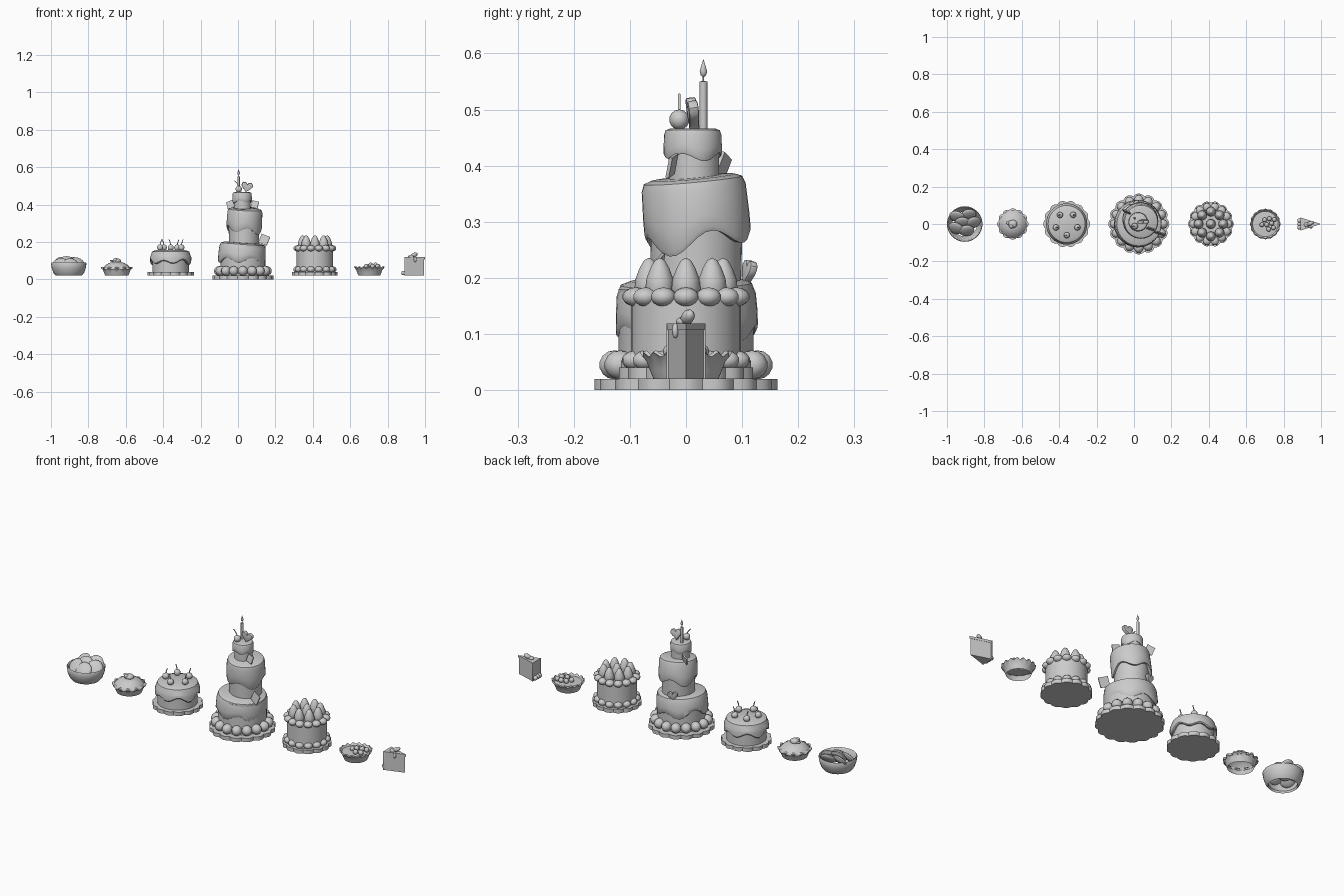
import bpy, bmesh, math
from math import sin, cos, pi, radians
from mathutils import Matrix, Vector, Euler

if "Cube" in bpy.data.objects:
    bpy.data.objects.remove(bpy.data.objects["Cube"])


def finish(name, bm, loc=(0, 0, 0), rot=(0, 0, 0), angle=40):
    bmesh.ops.recalc_face_normals(bm, faces=bm.faces)
    me = bpy.data.meshes.new(name)
    bm.to_mesh(me)
    bm.free()
    ob = bpy.data.objects.new(name, me)
    bpy.context.collection.objects.link(ob)
    ob.location, ob.rotation_euler = loc, rot
    bpy.ops.object.select_all(action='DESELECT')
    ob.select_set(True)
    bpy.context.view_layer.objects.active = ob
    bpy.ops.object.shade_smooth_by_angle(angle=radians(angle))
    return ob


def lathe(name, prof, loc, n=32, f=None, rot=(0, 0, 0)):
    """Revolve (r, z) points; f(i, r, z, angle) may ripple each row."""
    bm = bmesh.new()
    rows = []
    for i, (r, z) in enumerate(prof):
        if r == 0:
            rows.append([bm.verts.new((0, 0, z))] * n)
            continue
        row = []
        for k in range(n):
            a = 2 * pi * k / n
            rr, zz = f(i, r, z, a) if f else (r, z)
            row.append(bm.verts.new((rr * cos(a), rr * sin(a), zz)))
        rows.append(row)
    for A, B in zip(rows, rows[1:]):
        for k in range(n):
            vs = list(dict.fromkeys([A[k], A[(k + 1) % n], B[(k + 1) % n], B[k]]))
            if len(vs) > 2:
                bm.faces.new(vs)
    return finish(name, bm, loc, rot)


def balls(name, items, u=10, v=7):
    """Ellipsoids from (centre, scale, rotation)."""
    bm = bmesh.new()
    for c, s, e in items:
        M = Matrix.LocRotScale(Vector(c), Euler(e), Vector(s))
        bmesh.ops.create_uvsphere(bm, u_segments=u, v_segments=v, radius=1, matrix=M)
    return finish(name, bm, angle=60)


def ring(name, x, z, r, n, size):
    return balls(name, [((x + r * cos(2 * pi * k / n), r * sin(2 * pi * k / n), z),
                         size, (0, 0, 2 * pi * k / n)) for k in range(n)])


def plate(name, x, z, r, h, lobes):
    f = lambda i, q, zz, a: (q * (.93 + .07 * abs(cos(lobes * a / 2))) if q > .01 else q, zz)
    lathe(name, [(0, 0), (r, 0), (r, h), (0, h)], (x, 0, z), lobes * 6, f)


def icing(name, r, h, drip, waves, loc, rot=(0, 0, 0), rnd=.012):
    """Rounded fondant cap, top at z = 0, with a wavy drip edge."""
    def f(i, q, z, a):
        w = drip * (sin(waves * a + .6) + .4 * sin((waves - 2) * a))
        return (q, z + w) if i >= 5 else (q, z + w * .5 if i == 4 else z)
    lathe(name, [(0, 0), (r - rnd * 1.3, 0), (r - rnd * .35, -rnd * .35), (r, -rnd * 1.3),
                 (r * 1.02, -h * .65), (r * 1.02, -h * .93), (r * .98, -h), (r * .85, -h * .98)],
          loc, 40, f, rot)


def tube(name, pts, rad):
    cu = bpy.data.curves.new(name, 'CURVE')
    cu.dimensions, cu.bevel_depth, cu.bevel_resolution, cu.use_fill_caps = '3D', rad, 1, True
    s = cu.splines.new('POLY')
    s.points.add(len(pts) - 1)
    for p, c in zip(s.points, pts):
        p.co = (*c, 1)
    bpy.context.collection.objects.link(bpy.data.objects.new(name, cu))


def slab(name, outline, depth, loc, rot=(0, 0, 0), bevel=0):
    """Extrude an (x, z) outline along y, centred on loc."""
    bm = bmesh.new()
    face = bm.faces.new([bm.verts.new((x, -depth / 2, z)) for x, z in outline])
    g = bmesh.ops.extrude_face_region(bm, geom=[face])
    bmesh.ops.translate(bm, vec=(0, depth, 0), verts=[v for v in g['geom'] if isinstance(v, bmesh.types.BMVert)])
    if bevel:
        caps = [e for e in bm.edges if abs(e.verts[0].co.y - e.verts[1].co.y) < 1e-6]
        bmesh.ops.bevel(bm, geom=caps, offset=bevel, segments=2, affect='EDGES', profile=.5)
    return finish(name, bm, loc, rot)


def heart(name, s, depth, loc, rot):
    pts = []
    for k in range(20):
        t = 2 * pi * (k + .5) / 20
        pts.append((s * sin(t) ** 3, s * (13 * cos(t) - 5 * cos(2 * t) - 2 * cos(3 * t) - cos(4 * t)) / 16))
    slab(name, pts, depth, loc, rot, depth * .2)


def cherry(name, x, y, z, r, lean):
    balls(name, [((x, y, z), (r, r, r), (0, 0, 0))])
    tube(name + "_stem", [(x, y, z + r * .8), (x + lean * .4, y, z + r * 1.7), (x + lean, y, z + r * 2.5)], .0025)


# Bowl of cookies, open underneath
B = -.905
lathe("bowl", [(.07, .02), (.082, .035), (.091, .06), (.095, .086), (.092, .091), (.086, .086),
               (.081, .06), (.066, .03), (.07, .02)], (B, 0, 0))
cookies = [(-.042, .04, .088, -.3), (.02, .05, .088, .2), (-.012, .008, .092, 0), (.045, .008, .085, .4),
           (-.048, -.022, .082, -.4), (.01, -.035, .08, .1)]
balls("cookies", [((B + x, y, z), (.042, .042, .014), (radians(48), 0, t)) for x, y, z, t in cookies], 16, 8)

# Domed pie with cream and leaf
T = -.648
crimp = lambda n, amt, rows: (lambda i, r, z, a: (r * (1 - amt + amt * abs(cos(n * a / 2))), z + .004 * cos(n * a)) if i in rows else (r, z))
lathe("pie_crust", [(.062, .02), (.068, .035), (.074, .052), (.084, .055), (.084, .062), (.072, .066)],
      (T, 0, 0), 72, crimp(12, .1, (3, 4)))
lathe("pie_dome", [(.073, .06), (.06, .076), (.04, .088), (.02, .093), (0, .095)], (T, 0, 0))
balls("pie_topping", [((T, 0, .098), (.025, .023, .015), (0, 0, 0)), ((T - .022, .006, .098), (.017, .011, .005), (0, .2, -.3)),
                      ((T - .008, -.012, .104), (.012, .012, .01), (0, 0, 0))])

# Cherry cake
C = -.36
plate("cherry_cake_plate", C, .02, .125, .02, 14)
lathe("cherry_cake_body", [(0, .03), (.098, .03), (.098, .14), (0, .14)], (C, 0, 0))
icing("cherry_cake_icing", .108, .066, .011, 6, (C, 0, .158), rnd=.026)
for k in range(5):
    a = 2 * pi * k / 5 + .95
    cherry(f"cake_cherry_{k}", C + .06 * cos(a), .06 * sin(a), .17, .017, .009 * (-1) ** k)

# Large three tier cake
M = .026
plate("tier_cake_plate", M, 0, .163, .02, 16)
ring("base_pearls", M, .045, .127, 16, (.029, .026, .026))
lathe("tier_1_body", [(0, .02), (.12, .02), (.12, .18), (0, .18)], (M, 0, 0))
icing("tier_1_icing", .124, .095, .016, 5, (M, 0, .196), (.02, .07, 0), .02)
lathe("tier_2_body", [(0, .18), (.08, .18), (.084, .36), (0, .36)], (M + .006, .018, 0))
icing("tier_2_icing", .093, .112, .016, 4, (M + .012, .012, .379), (.09, .05, 0), .014)
lathe("tier_3_body", [(0, .36), (.045, .36), (.045, .45), (0, .45)], (M - .003, .014, 0))
icing("tier_3_icing", .051, .05, .006, 4, (M - .004, .012, .466), (0, 0, 1), .008)

# Candle with wick and flame
lathe("candle", [(0, .46), (.007, .46), (.007, .55), (0, .551)], (.003, .031, 0), 12)
tube("candle_wick", [(.003, .031, .548), (.003, .031, .562)], .0015)
lathe("candle_flame", [(0, .557), (.005, .561), (.007, .568), (.004, .578), (0, .59)], (.003, .031, 0), 10)

# Tier cake ornaments
cherry("top_cherry", .004, -.012, .482, .018, -.022)
heart("top_heart", .031, .018, (.048, .012, .496), (.12, .2, .1))
heart("side_heart", .026, .014, (0, .112, .212), (-.2, .1, .3))
sq = lambda s: [(-s, -s), (s, -s), (s, s), (-s, s)]
for name, loc, rot, s in [("lower_wafer", (.14, -.05, .212), (-.2, .35, -.35), .025),
                          ("right_wafer", (.09, -.025, .4), (-.25, .2, -.3), .019),
                          ("left_wafer", (-.04, .066, .4), (-.25, -.35, -.35), .02)]:
    slab(name, sq(s), .006, loc, rot)

# Strawberry cake
S = .411
plate("strawberry_cake_plate", S, .02, .122, .02, 14)
ring("strawberry_cake_base_cream", S, .053, .094, 14, (.023, .022, .017))
lathe("strawberry_cake_body", [(0, .03), (.098, .03), (.098, .168), (0, .168)], (S, 0, 0))
ring("strawberry_cake_top_cream", S, .166, .092, 14, (.024, .023, .017))
for k in range(9):
    r, a = (.066 if k < 8 else 0), 2 * pi * k / 8
    lathe(f"strawberry_{k}", [(.02, .165), (.026, .18), (.024, .198), (.017, .217), (.009, .231), (0, .236)],
          (S + r * cos(a), r * sin(a), 0), 12)

# Berry tart, open underneath
R = .702
lathe("tart_shell", [(.058, .02), (.064, .035), (.072, .052), (.082, .063), (.077, .067), (.068, .058)],
      (R, 0, 0), 80, crimp(16, .06, (2, 3, 4)))
lathe("tart_filling", [(0, .058), (.04, .058), (.07, .056)], (R, 0, 0))
berries = [(0, 0), (.026, .008), (-.012, .026), (.014, .032), (.01, -.024), (-.026, 0), (.036, -.016), (.04, .028)]
balls("tart_berries", [((R + .008 + x, y - .004, .069 + .008 * (i < 2)), (.013,) * 3, (0, 0, 0)) for i, (x, y) in enumerate(berries)])


# Cake slice: point towards +x
def wedge(name, x0, x1, w, z0, z1):
    bm = bmesh.new()
    f = bm.faces.new([bm.verts.new(p) for p in ((x0, -w, z0), (x1, 0, z0), (x0, w, z0))])
    g = bmesh.ops.extrude_face_region(bm, geom=[f])
    bmesh.ops.translate(bm, vec=(0, 0, z1 - z0), verts=[v for v in g['geom'] if isinstance(v, bmesh.types.BMVert)])
    finish(name, bm)


wedge("slice_cake", .894, .995, .032, .02, .11)
wedge("slice_top_icing", .889, 1.0, .035, .107, .119)
slab("slice_back_icing", [(-.003, .02), (.004, .02), (.004, .115), (-.003, .115)], .07, (.892, 0, 0), bevel=.001)
balls("slice_cream", [((.885, y, .034), (.013, .013, .012), (0, 0, 0)) for y in (-.018, 0, .018)]
      + [((.947, -.019, .106), (.008, .006, .014), (0, 0, 0)), ((.925, -.004, .122), (.016, .014, .009), (0, 0, 0))])
balls("slice_strawberry", [((.942, .003, .13), (.021, .011, .012), (.2, -.4, .4))])
